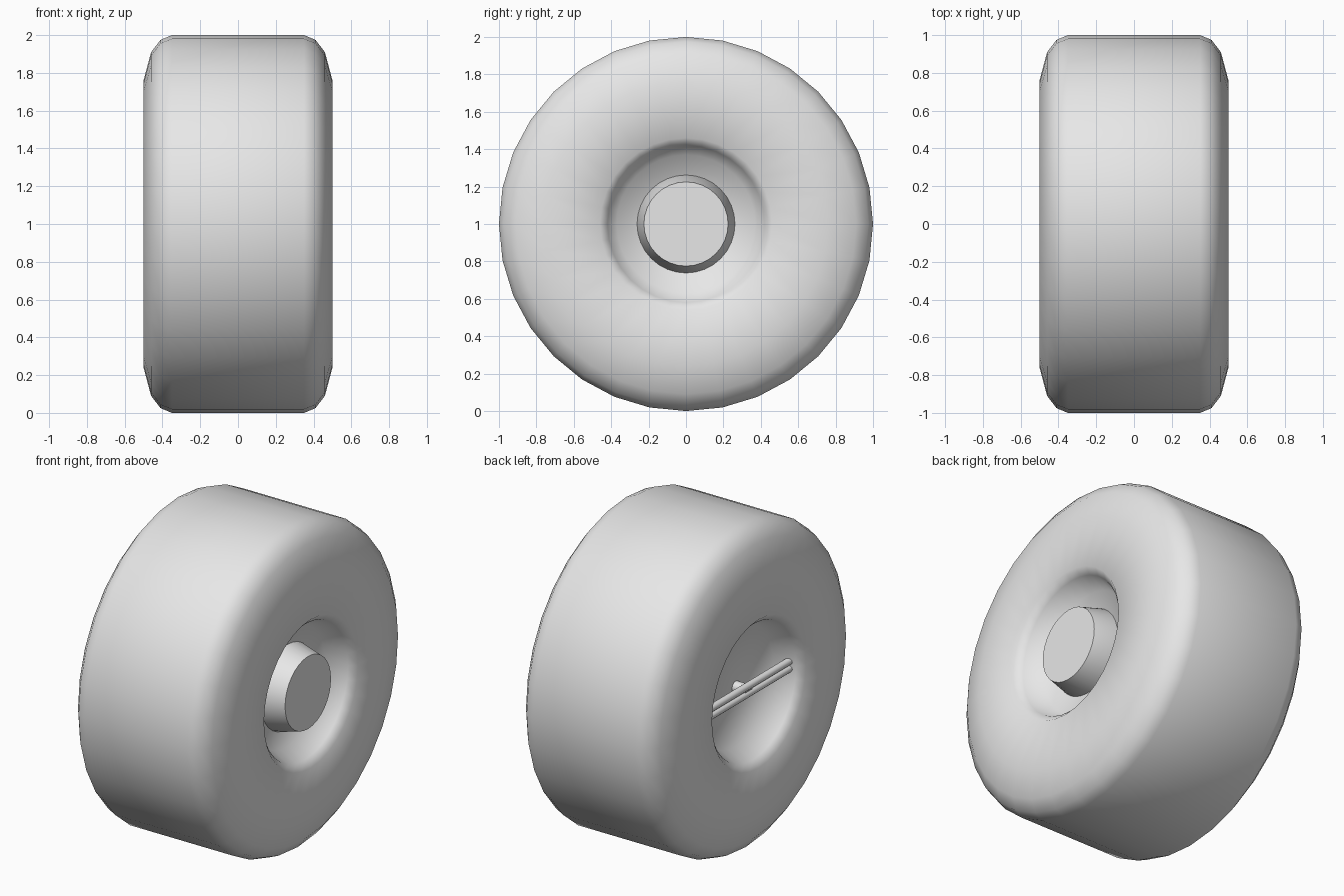
import bpy
import bmesh
import math
from mathutils import Matrix, Vector

cube = bpy.data.objects.get("Cube")
if cube:
    bpy.data.objects.remove(cube, do_unlink=True)

grey = bpy.data.materials.new("plain grey")
grey.use_nodes = True
colour = (0.8, 0.8, 0.8, 1)
grey.diffuse_color = colour
grey.node_tree.nodes["Principled BSDF"].inputs["Base Color"].default_value = colour

AXLE = Vector((0, 0, 1))


def lathe(name, profile, sides, place=Matrix(), sharp=40):
    """Spin (x, radius) points around the x axis; zero radius closes an end."""
    bm = bmesh.new()
    rings = []
    for x, r in profile:
        if r == 0:
            rings.append([bm.verts.new((x, 0, 0))])
        else:
            turn = [2 * math.pi * i / sides for i in range(sides)]
            rings.append([bm.verts.new((x, r * math.sin(a), r * math.cos(a))) for a in turn])
    for a, b in zip(rings, rings[1:]):
        for i in range(sides):
            j = (i + 1) % sides
            corners = [a[i % len(a)], a[j % len(a)], b[j % len(b)], b[i % len(b)]]
            bm.faces.new(list(dict.fromkeys(corners)))
    bmesh.ops.recalc_face_normals(bm, faces=bm.faces[:])
    mesh = bpy.data.meshes.new(name)
    bm.to_mesh(mesh)
    bm.free()
    mesh.materials.append(grey)
    obj = bpy.data.objects.new(name, mesh)
    obj.matrix_world = Matrix.Translation(AXLE) @ place
    bpy.context.collection.objects.link(obj)
    bpy.ops.object.select_all(action="DESELECT")
    obj.select_set(True)
    bpy.context.view_layer.objects.active = obj
    bpy.ops.object.shade_smooth_by_angle(angle=math.radians(sharp))
    return obj


# Tyre: half profile from hub floor over the lip to the tread, mirrored
half = [(0.34, 0), (0.34, 0.37), (0.46, 0.42), (0.5, 0.46),
        (0.5, 0.76), (0.46, 0.91), (0.41, 0.975), (0.35, 1.0)]
lathe("tyre", half + [(-x, r) for x, r in reversed(half)], 32, sharp=75)

# Tapered hub cap on the left side
lathe("hub_cap", [(0.3, 0), (0.3, 0.262), (0.34, 0.262), (0.48, 0.225), (0.48, 0)], 32)

# Short axle stub on the right side
lathe("axle_stub", [(-0.3, 0), (-0.3, 0.035), (-0.43, 0.035), (-0.43, 0)], 16)

# Pair of rods across the right recess
along_y = Matrix.Rotation(math.pi / 2, 4, "Z")
for name, z in (("upper_rod", 0.023), ("lower_rod", -0.023)):
    place = Matrix.Translation((-0.42, 0, z)) @ along_y
    lathe(name, [(-0.44, 0), (-0.44, 0.022), (0.44, 0.022), (0.44, 0)], 12, place)
